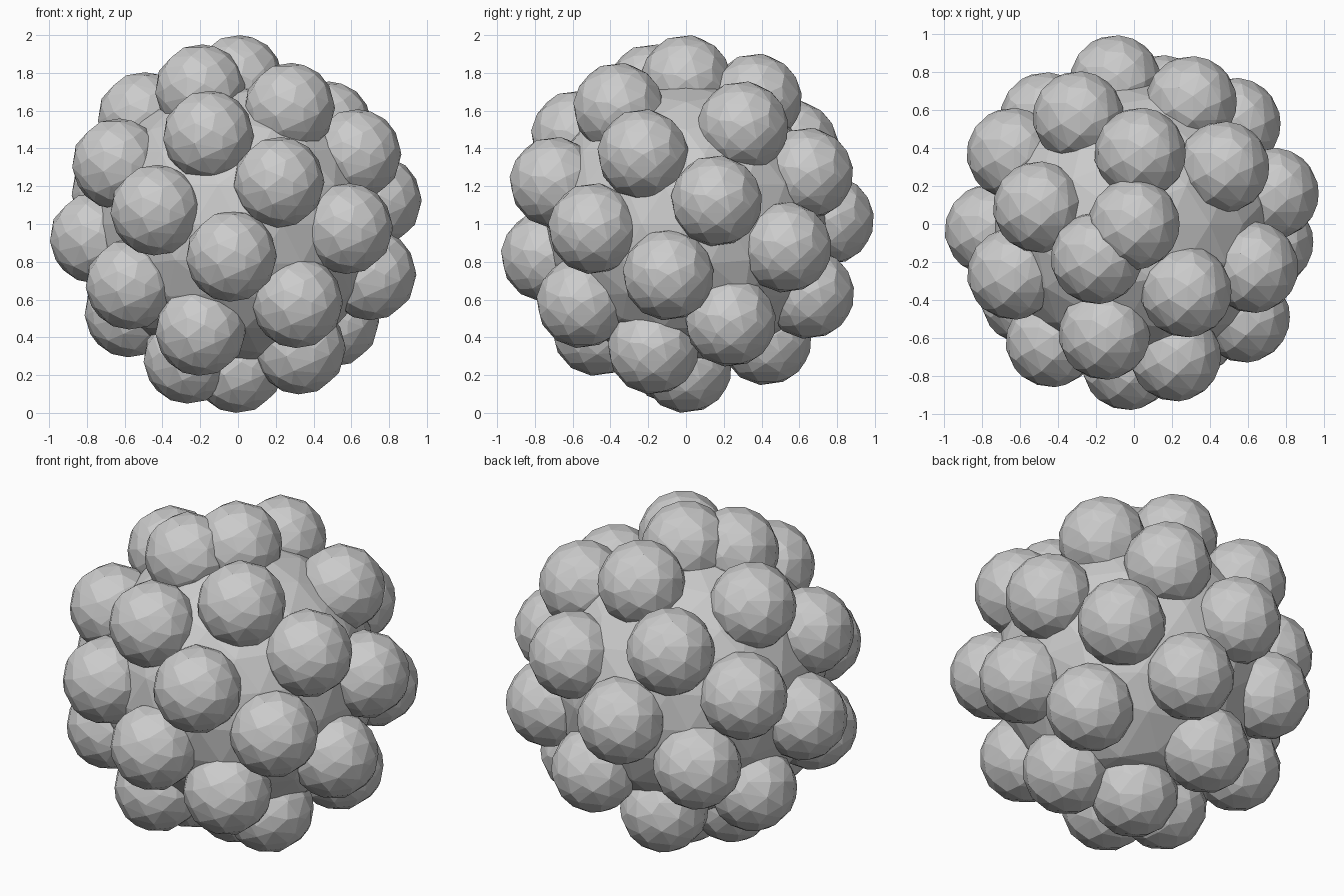
import bpy
import math
from mathutils import Vector

cube = bpy.data.objects.get("Cube")
if cube:
    bpy.data.objects.remove(cube, do_unlink=True)

CENTRE = Vector((0, 0, 1))
CORE_R = 0.76      # core ball, also the distance of the bump centres
BUMP_R = 0.24
COUNT = 32
GOLDEN = math.pi * (3 - math.sqrt(5))

grey = bpy.data.materials.new("plain grey")
grey.use_nodes = True
colour = (0.6, 0.6, 0.6, 1)
grey.diffuse_color = colour
grey.node_tree.nodes["Principled BSDF"].inputs["Base Color"].default_value = colour


def faceted_ball(name, radius, location, ratio):
    """Flat-shaded ball with irregular reduced facets."""
    bpy.ops.mesh.primitive_ico_sphere_add(subdivisions=3, radius=radius, location=location)
    ball = bpy.context.object
    ball.name = name
    ball.data.materials.append(grey)
    reduce = ball.modifiers.new("reduce", 'DECIMATE')
    reduce.ratio = ratio
    return ball


# Core
faceted_ball("core", CORE_R, CENTRE, 0.9)

# Bumps spread in a golden-angle spiral from the top pole to the bottom pole
for i in range(COUNT):
    height = 1 - 2 * i / (COUNT - 1)
    ring = math.sqrt(max(0, 1 - height * height))
    angle = i * GOLDEN
    direction = Vector((ring * math.cos(angle), -ring * math.sin(angle), height))
    faceted_ball(f"bump_{i + 1}", BUMP_R, CENTRE + direction * CORE_R, 0.5)
